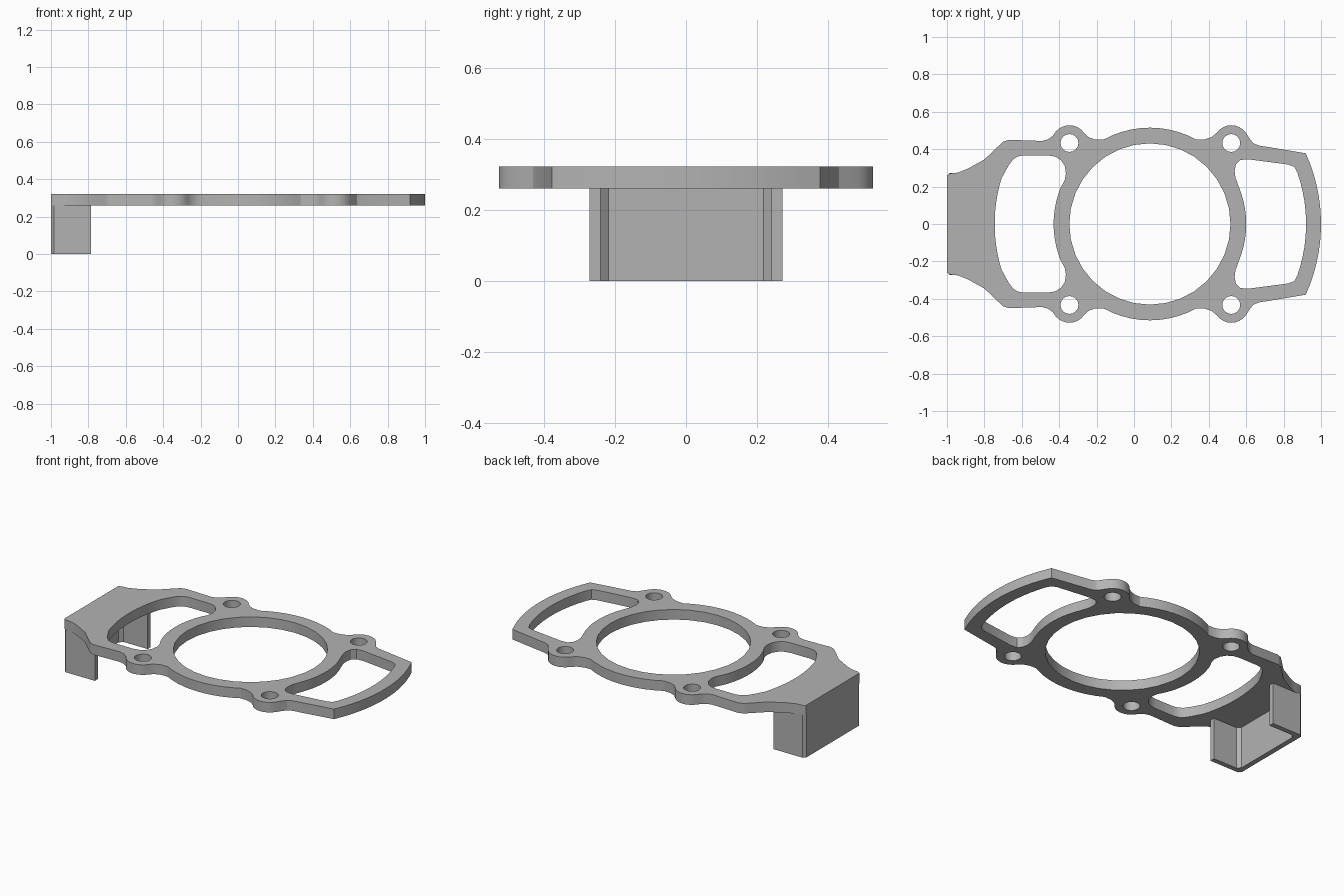
import bpy, bmesh
from math import sin, cos, radians

cube = bpy.data.objects.get("Cube")
if cube:
    bpy.data.objects.remove(cube, do_unlink=True)

# One plain grey metal
metal = bpy.data.materials.new("grey metal")
metal.use_nodes = True
grey = (0.45, 0.45, 0.45, 1)
metal.diffuse_color = grey
metal.node_tree.nodes["Principled BSDF"].inputs["Base Color"].default_value = grey

BORE = 0.085                 # x of the ring axis, shared by all the large arcs
RING, BOLT_Y = 0.515, 0.433
BOLT_X = (-0.345, 0.52)
BOTTOM, TOP = 0.26, 0.322


def arc(x, y, r, start, end, steps):
    angles = [radians(start + (end - start) * i / steps) for i in range(steps + 1)]
    return [(x + r * cos(a), y + r * sin(a)) for a in angles]


def circle(x, y, r, steps):
    return arc(x, y, r, 0, 360, steps)[:-1]


def mirrored(half):
    """Close a half profile by reflecting it in y."""
    return half + [(x, -y) for x, y in reversed(half)]


def extruded(name, loops, low, high):
    """Fill an outline with its holes and give it thickness."""
    bm = bmesh.new()
    for loop in loops:
        verts = [bm.verts.new((x, y, low)) for x, y in loop]
        for i, v in enumerate(verts):
            bm.edges.new((verts[i - 1], v))
    bmesh.ops.triangle_fill(bm, edges=bm.edges[:], use_beauty=True)
    grown = bmesh.ops.extrude_face_region(bm, geom=bm.faces[:])["geom"]
    top = [g for g in grown if isinstance(g, bmesh.types.BMVert)]
    bmesh.ops.translate(bm, verts=top, vec=(0, 0, high - low))
    bmesh.ops.recalc_face_normals(bm, faces=bm.faces[:])
    mesh = bpy.data.meshes.new(name)
    bm.to_mesh(mesh)
    bm.free()
    mesh.materials.append(metal)
    obj = bpy.data.objects.new(name, mesh)
    bpy.context.collection.objects.link(obj)
    bpy.ops.object.select_all(action="DESELECT")
    obj.select_set(True)
    bpy.context.view_layer.objects.active = obj
    bpy.ops.object.shade_smooth_by_angle(angle=radians(28))
    return obj


# Plate outline: left shoulder, bolt ear, ring, bolt ear, right end
outline = [(-1, 0.26), (-0.985, 0.27), (-0.94, 0.275), (-0.89, 0.295),
           (-0.8, 0.345), (-0.716, 0.425), (-0.7, 0.44), (-0.67, 0.45),
           (-0.49, 0.444), (-0.46, 0.453), (-0.435, 0.47)]
outline += arc(BOLT_X[0], BOLT_Y, 0.095, 140, 35, 8)
outline += [(-0.245, 0.465), (-0.21, 0.452)]
outline += arc(BORE, 0, RING, 119, 61, 10)
outline += [(0.375, 0.452), (0.415, 0.465)]
outline += arc(BOLT_X[1], BOLT_Y, 0.095, 145, 35, 8)
outline += [(0.62, 0.455), (0.637, 0.432), (0.665, 0.42)]
outline += arc(BORE, 0, 0.915, 24.4, 2, 6)

# Slots either side of the ring
right_slot = arc(BORE, 0, RING, 2, 23, 5)
right_slot += [(0.542, 0.25), (0.538, 0.285), (0.545, 0.32), (0.567, 0.342),
               (0.61, 0.346), (0.825, 0.318), (0.858, 0.305)]
right_slot += arc(BORE, 0, 0.835, 19, 2, 5)
left_slot = arc(BORE, 0, RING, 178, 158, 5)
left_slot += [(-0.37, 0.235), (-0.364, 0.27), (-0.37, 0.31), (-0.39, 0.34),
              (-0.42, 0.36), (-0.46, 0.367), (-0.59, 0.367), (-0.625, 0.36),
              (-0.65, 0.342), (-0.675, 0.305)]
left_slot += arc(BORE, 0, 0.83, 163, 178, 5)

loops = [mirrored(p) for p in (outline, right_slot, left_slot)]
loops.append(circle(BORE, 0, 0.431, 32))
loops += [circle(x, s * BOLT_Y, 0.048, 16) for x in BOLT_X for s in (1, -1)]
extruded("gasket_plate", loops, BOTTOM, TOP)

# Channel-shaped skirt hanging below the left end
skirt = [(-0.968, 0.218), (-0.948, 0.241), (-0.785, 0.241),
         (-0.785, 0.272), (-0.985, 0.272), (-1, 0.257)]
extruded("skirt_bracket", [mirrored(skirt)], 0, BOTTOM)
